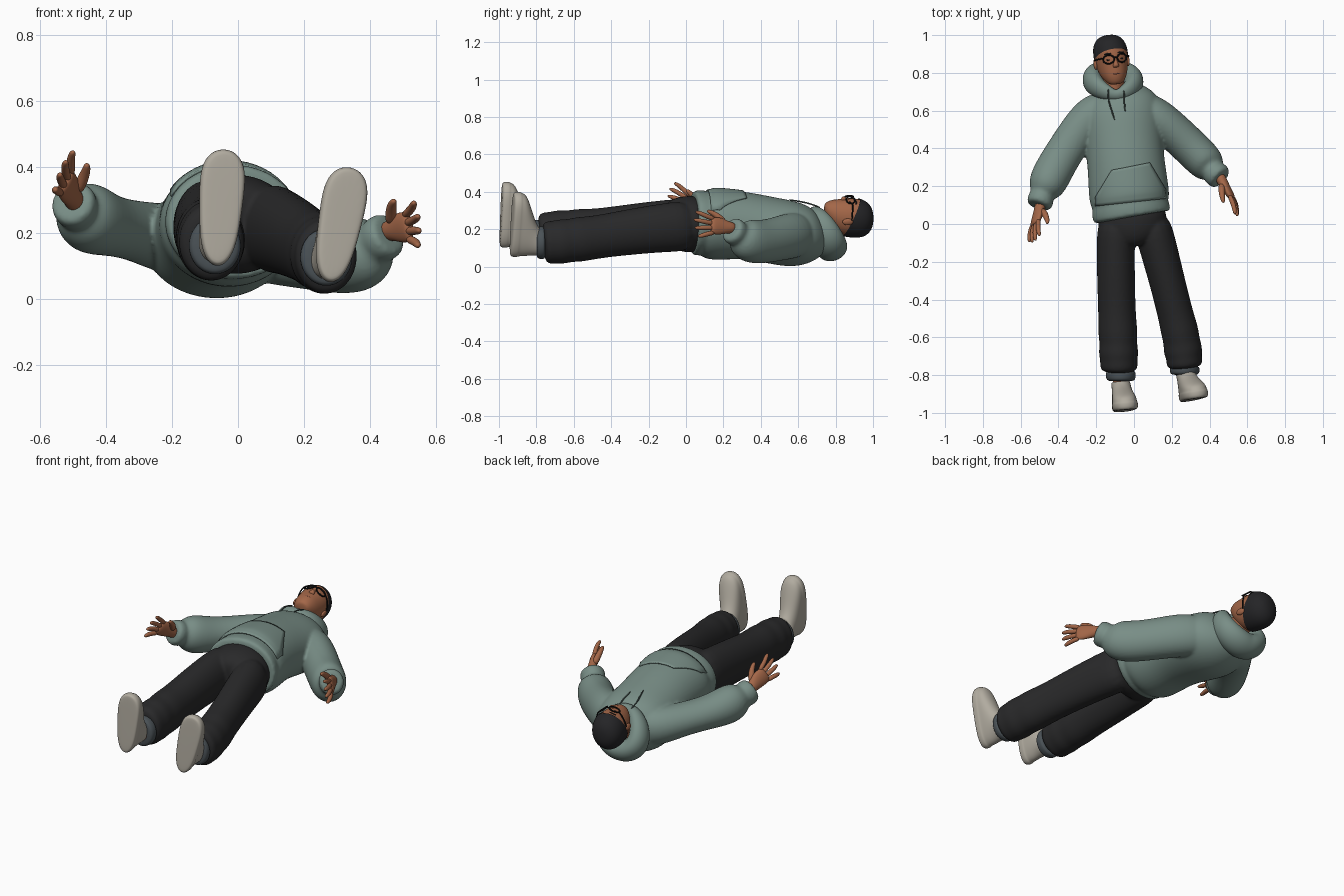
import bpy, bmesh, math
from mathutils import Vector, Matrix, Euler

if "Cube" in bpy.data.objects:
    bpy.data.objects.remove(bpy.data.objects["Cube"])


def material(name, r, g, b):
    m = bpy.data.materials.new(name)
    m.use_nodes = True
    m.diffuse_color = (r, g, b, 1)
    shader = m.node_tree.nodes["Principled BSDF"]
    shader.inputs["Base Color"].default_value = (r, g, b, 1)
    shader.inputs["Roughness"].default_value = 0.8
    return m


SAGE = material("sage_cloth", .19, .27, .24)
CORD = material("dark_sage_cord", .07, .1, .09)
BLACK = material("charcoal_cloth", .022, .022, .023)
SLATE = material("slate_cuff", .07, .085, .095)
STONE = material("stone_shoe", .44, .41, .35)
SKIN = material("brown_skin", .37, .135, .065)
LIP = material("dark_lip", .22, .07, .045)
HAIR = material("black_hair", .018, .018, .02)
FRAME = material("black_frame", .006, .006, .006)

Y, Z = Vector((0, 1, 0)), Vector((0, 0, 1))


def finish(name, bm, mat, place=None, levels=2):
    bmesh.ops.recalc_face_normals(bm, faces=bm.faces)
    for f in bm.faces:
        f.smooth = True
    me = bpy.data.meshes.new(name)
    bm.to_mesh(me)
    bm.free()
    me.materials.append(mat)
    ob = bpy.data.objects.new(name, me)
    bpy.context.collection.objects.link(ob)
    if place:
        ob.matrix_world = place
    if levels:
        sub = ob.modifiers.new("smooth", "SUBSURF")
        sub.levels = sub.render_levels = levels
    return ob


def loft(name, rings, mat, place=None, axis=None, up=Z, closed=False, n=16, levels=2, shape=None):
    """Skin elliptical rings (x, y, z, side radius, up radius) along a path."""
    bm = bmesh.new()
    pts = [Vector(r[:3]) for r in rings]
    k, loops = len(pts), []
    grow = 3 / (2 + math.cos(math.tau / n))
    for i, r in enumerate(rings):
        if closed:
            t = pts[(i + 1) % k] - pts[i - 1]
        else:
            t = pts[min(i + 1, k - 1)] - pts[max(i - 1, 0)]
        t = axis or t.normalized()
        side = t.cross(up).normalized()
        top = side.cross(t)
        loop = []
        for j in range(n):
            a = math.tau * j / n
            p = pts[i] + grow * (side * math.cos(a) * r[3] + top * math.sin(a) * r[-1])
            loop.append(bm.verts.new(shape(p) if shape else p))
        loops.append(loop)
    for i in range(k if closed else k - 1):
        a, b = loops[i], loops[(i + 1) % k]
        for j in range(n):
            bm.faces.new((a[j], a[(j + 1) % n], b[(j + 1) % n], b[j]))
    if not closed:
        bm.faces.new(loops[0])
        bm.faces.new(loops[-1])
    return finish(name, bm, mat, place, levels)


def fuse(name, parts):
    """Join overlapping parts and blend them into one skin."""
    with bpy.context.temp_override(active_object=parts[0], object=parts[0], selected_objects=parts,
                                   selected_editable_objects=parts):
        bpy.ops.object.join()
    ob = parts[0]
    ob.name = name
    skin = ob.modifiers.new("skin", "REMESH")
    skin.mode, skin.voxel_size, skin.use_smooth_shade = "VOXEL", .009, True
    relax = ob.modifiers.new("relax", "SMOOTH")
    relax.factor, relax.iterations = .5, 4
    return ob


def tube(name, points, r, mat, place=None, **kw):
    return loft(name, [(*p, r) for p in points], mat, place, n=8, levels=1, **kw)


def blob(name, loc, size, mat, place=None):
    bm = bmesh.new()
    bmesh.ops.create_uvsphere(bm, u_segments=16, v_segments=10, radius=1,
                              matrix=Matrix.Translation(loc) @ Matrix.Diagonal((*size, 1)))
    return finish(name, bm, mat, place, 0)


# Hooded top: body with ribbed hem, and sleeves with gathered cuffs
body = loft("hoodie_body", [
    (-.011, .035, .235, .195, .16), (-.012, .04, .235, .207, .172), (-.018, .085, .233, .207, .175),
    (-.02, .1, .232, .198, .17), (-.023, .125, .227, .212, .19), (-.03, .2, .224, .211, .188),
    (-.042, .32, .22, .203, .178), (-.055, .45, .195, .207, .176), (-.065, .56, .174, .222, .177),
    (-.075, .64, .16, .212, .16), (-.09, .7, .145, .15, .115), (-.1, .75, .15, .08, .06)], SAGE, n=24)
right_sleeve = loft("right_sleeve", [
    (-.12, .64, .17, .08, .1), (-.22, .59, .182, .105, .108), (-.31, .47, .208, .1, .088),
    (-.395, .34, .222, .1, .09), (-.45, .235, .242, .105, .11), (-.475, .18, .265, .088, .093),
    (-.487, .155, .272, .06, .064), (-.492, .138, .278, .07, .074),
    (-.502, .1, .295, .068, .07), (-.504, .095, .297, .05, .05)], SAGE)
left_sleeve = loft("left_sleeve", [
    (0, .64, .17, .08, .1), (.1, .58, .17, .105, .125), (.2, .5, .15, .1, .118),
    (.29, .415, .132, .1, .115), (.365, .342, .133, .1, .118), (.402, .3, .152, .089, .102),
    (.418, .282, .17, .06, .064), (.43, .268, .18, .07, .074),
    (.458, .243, .198, .067, .07), (.461, .24, .2, .05, .05)], SAGE)
top = fuse("hoodie", [body, right_sleeve, left_sleeve])

# Draped hood, thick at the nape and meeting in a V at the throat
hood = []
for i in range(20):
    a = math.tau * i / 20
    back = (1 - math.cos(a)) / 2
    r = .022 + .043 * math.sqrt(back)
    hood.append((-.095 - .027 * back + .098 * math.sin(a) * (1 + .2 * back),
                 .68 + .1 * back + .02 * abs(math.sin(a)), .298 - .205 * back, r, r * 1.25))
loft("hood", hood, SAGE, closed=True, up=Vector((0, .94, .33)), n=12)

# Front pouch laid onto the body
bm = bmesh.new()
grid = []
for v in range(13):
    t = v / 12
    half = .185 - .085 * max(0, t - .25) / .75
    grid.append([bm.verts.new((-.018 + half * (u / 8 - 1), .115 + .19 * t + .02 * (u / 8 - 1), .6))
                 for u in range(17)])
for a, b in zip(grid, grid[1:]):
    for u in range(16):
        bm.faces.new((a[u], a[u + 1], b[u + 1], b[u]))
pouch = finish("front_pouch", bm, SAGE, levels=0)
wrap = pouch.modifiers.new("wrap", "SHRINKWRAP")
wrap.target, wrap.wrap_method, wrap.offset = top, "PROJECT", .004
wrap.use_project_z, wrap.use_negative_direction, wrap.use_positive_direction = True, True, False
thick = pouch.modifiers.new("thick", "SOLIDIFY")
thick.thickness, thick.offset = .008, 0

# Drawstrings
tube("right_drawstring", [(-.135, .72, .315), (-.14, .67, .334), (-.125, .62, .347), (-.1, .545, .358)], .004, CORD)
tube("left_drawstring", [(-.055, .71, .318), (-.05, .67, .334), (-.052, .64, .342), (-.045, .59, .35)], .004, CORD)

# Trousers
hips = loft("trouser_hips", [(-.012, .12, .225, .18, .15), (-.01, 0, .228, .185, .153),
                             (0, -.06, .222, .165, .14), (.01, -.11, .21, .1, .1)], BLACK)
right_leg = loft("right_trouser_leg", [
    (-.09, .05, .225, .1, .145), (-.098, -.1, .222, .1, .135), (-.095, -.3, .206, .1, .127),
    (-.09, -.48, .19, .098, .117), (-.085, -.58, .184, .105, .125), (-.083, -.63, .18, .097, .117),
    (-.082, -.68, .178, .106, .125), (-.08, -.72, .174, .097, .116), (-.08, -.765, .171, .101, .12),
    (-.08, -.785, .168, .078, .088)], BLACK)
left_leg = loft("left_trouser_leg", [
    (.08, .05, .22, .1, .14), (.122, -.1, .21, .1, .13), (.175, -.3, .185, .094, .122),
    (.22, -.48, .157, .093, .113), (.243, -.57, .145, .1, .121), (.252, -.62, .139, .095, .113),
    (.26, -.67, .133, .104, .12), (.265, -.71, .13, .092, .112), (.268, -.745, .128, .097, .115),
    (.27, -.765, .126, .076, .088)], BLACK)
fuse("trousers", [hips, right_leg, left_leg])

# Turned-up cuffs and ankles
for side, cx, cy, cz, drop in (("right", -.07, -.775, .162, .058), ("left", .268, -.75, .127, .05)):
    loft(side + "_trouser_cuff", [(cx, cy, cz, .072, .08), (cx, cy - .012, cz, .08, .088),
                                  (cx, cy - drop + .008, cz, .078, .086), (cx, cy - drop, cz, .06, .07)], SLATE)
    loft(side + "_ankle", [(cx, cy, cz, .045, .05), (cx, cy - .06, cz, .043, .048),
                           (cx + .01, cy - .13, cz, .04, .045)], SKIN)


# Shoes: blunt sole outline, rounded toe box and padded collar
def shoe(name, loc, tilt):
    place = Matrix.Translation(loc) @ Euler([math.radians(d) for d in tilt]).to_matrix().to_4x4()
    loft(name, [(0, 0, 0, .046, .158), (0, .003, 0, .059, .17), (0, .015, 0, .064, .177),
                (0, .038, 0, .064, .177), (0, .043, 0, .061, .172), (0, .07, -.004, .06, .167),
                (0, .096, -.032, .056, .135), (0, .124, -.07, .051, .094), (0, .15, -.09, .05, .074),
                (0, .163, -.092, .045, .066), (0, .155, -.092, .034, .055)], STONE, place, axis=Y, n=20,
         shape=lambda p: Vector((p.x * (1 + 1.1 * p.z) * math.sqrt(1 + (p.z / .18) ** 2), p.y, p.z)))


shoe("right_shoe", (-.05, -.99, .278), (-2, 4, 5))
shoe("left_shoe", (.312, -.932, .226), (-2, 11, 8))


# Hands: palm, four fanned fingers and a thumb
def hand(name, wrist, aim, spread, palm):
    aim = Vector(aim).normalized()
    spread = Vector(spread)
    spread = (spread - aim * spread.dot(aim)).normalized()
    wrist, palm, big = Vector(wrist), Vector(palm), 1.1

    def at(along, across, inward=0):
        return wrist + big * (aim * along + spread * across + palm * inward)
    loft(name + "_palm", [(*at(-.03, 0), .03, .03), (*at(.015, 0), .027, .032), (*at(.05, .003), .022, .046),
                          (*at(.09, 0), .02, .047), (*at(.11, 0), .013, .039)], SKIN, up=spread, n=12)
    lengths = {"index": (1, .085), "middle": (.33, .095), "ring": (-.33, .088), "little": (-1, .068)}
    for finger, (f, size) in lengths.items():
        joints = [(.085, f * .032, 0), (.1 + size * .4, f * .044, .004), (.1 + size * .75, f * .055, .012),
                  (.1 + size, f * .06, .022)]
        loft(f"{name}_{finger}_finger", [(*at(*j), r) for j, r in zip(joints, (.013, .0125, .0115, .007))],
             SKIN, up=spread, n=8)
    thumb = [(.02, .018, .008), (.055, .05, .022), (.085, .066, .034), (.11, .073, .04)]
    loft(name + "_thumb", [(*at(*j), r) for j, r in zip(thumb, (.018, .017, .013, .008))], SKIN, up=palm, n=8)


hand("right_hand", (-.498, .09, .3), (-.05, -.17, .105), (.45, .5, .65), (.78, -.45, -.38))
hand("left_hand", (.462, .235, .208), (.1, -.17, .02), (-.15, 0, 1), (-.8, -.5, 0))

# Neck and head
loft("neck", [(-.103, .65, .2, .06, .09), (-.108, .72, .212, .057, .07), (-.12, .83, .235, .06, .065)], SKIN)
HEAD = Matrix.Translation((-.12, .87, .262)) @ Euler((0, math.radians(12), math.radians(7))).to_matrix().to_4x4()
skull = [(0, -.133, .05, .025, .02), (0, -.122, .042, .045, .042), (0, -.085, .018, .069, .08),
         (0, -.045, .002, .081, .097), (0, 0, 0, .087, .103), (0, .05, -.003, .089, .104),
         (0, .09, -.005, .079, .092), (0, .118, -.006, .055, .064), (0, .13, -.006, .022, .026)]
loft("head", skull, SKIN, HEAD, axis=Y, n=20)

# Cropped hair: slightly larger skull trimmed along the hairline
hair = loft("hair", [(x, y * 1.02, z, a * 1.03, b * 1.03) for x, y, z, a, b in skull], HAIR, HEAD, axis=Y, n=20)
bm = bmesh.new()
bm.from_mesh(hair.data)
bmesh.ops.bisect_plane(bm, geom=bm.verts[:] + bm.edges[:] + bm.faces[:], plane_co=(0, .01, 0),
                       plane_no=(0, 1, -.45), clear_inner=True)
bm.to_mesh(hair.data)
bm.free()

# Face
loft("nose", [(0, .012, .092, .008, .008), (0, -.015, .098, .01, .012), (0, -.035, .102, .017, .016),
              (0, -.045, .093, .014, .01)], SKIN, HEAD, axis=Y, n=10)
blob("mouth", (0, -.077, .09), (.023, .005, .008), LIP, HEAD)
for s, side in ((-1, "right"), (1, "left")):
    blob(side + "_ear", (s * .088, -.015, -.005), (.01, .03, .018), SKIN, HEAD)
    blob(side + "_eye", (s * .034, 0, .088), (.012, .005, .008), HAIR, HEAD)
    tube(side + "_eyebrow", [(s * .016, .031, .099), (s * .036, .035, .094), (s * .056, .03, .08)], .004, HAIR, HEAD)
    # Spectacles
    rim = [(s * (.036 + .028 * math.cos(a)), .003 + .023 * math.sin(a), .104 - .014 * math.cos(a))
           for a in (math.tau * i / 20 for i in range(20))]
    tube(side + "_spectacle_rim", rim, .0042, FRAME, HEAD, closed=True)
    tube(side + "_spectacle_arm", [(s * .063, .01, .092), (s * .077, .011, .078), (s * .091, .008, .03),
                                   (s * .091, .004, -.015)], .004, FRAME, HEAD, up=Y)
tube("spectacle_bridge", [(-.009, .008, .116), (0, .011, .118), (.009, .008, .116)], .004, FRAME, HEAD)
